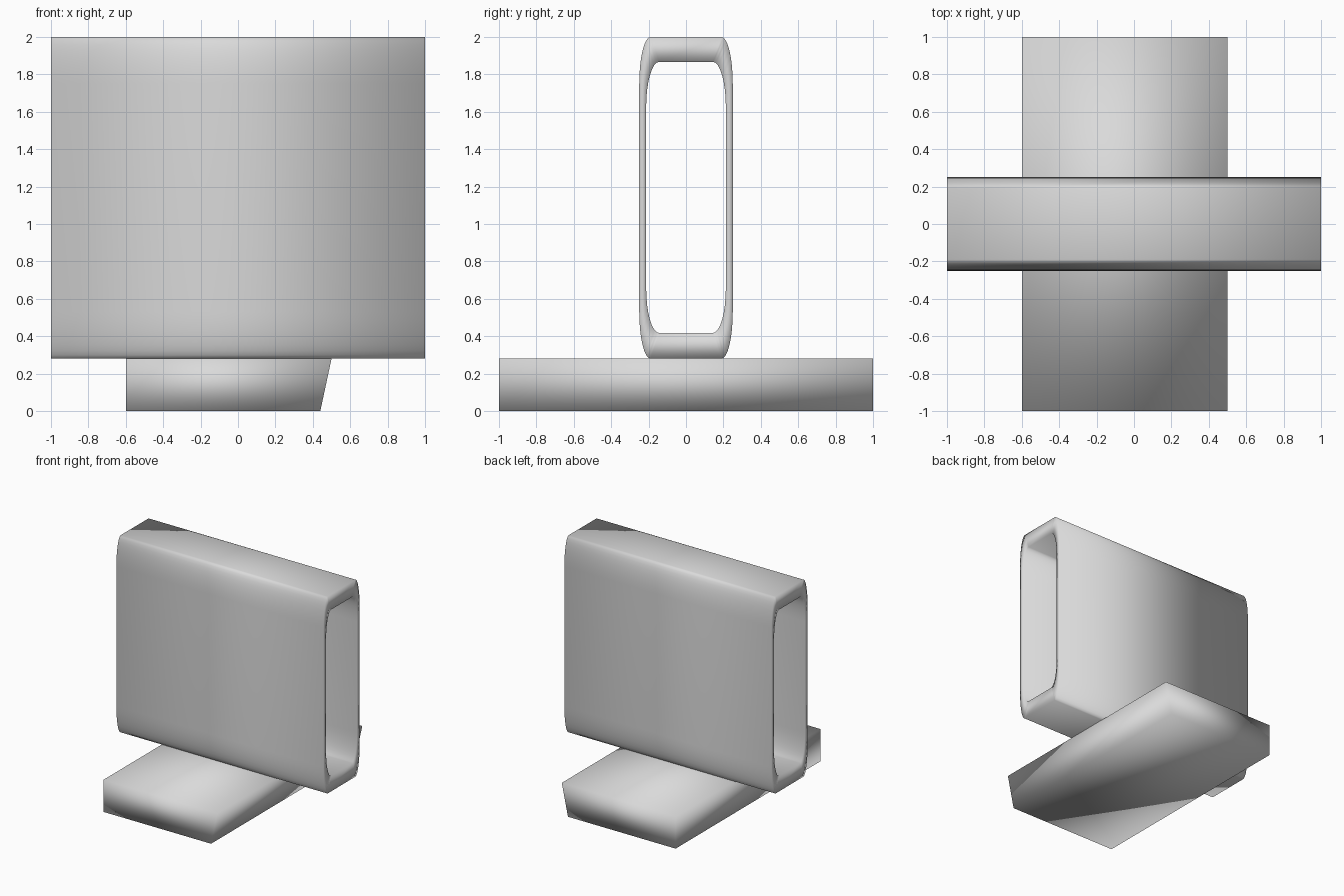
import bpy, bmesh, math

if "Cube" in bpy.data.objects:
    bpy.data.objects.remove(bpy.data.objects["Cube"])

grey = bpy.data.materials.new("light_grey")
grey.diffuse_color = (0.7, 0.7, 0.7, 1)
grey.use_nodes = True
grey.node_tree.nodes["Principled BSDF"].inputs["Base Color"].default_value = grey.diffuse_color


def finish(name, bm):
    bmesh.ops.recalc_face_normals(bm, faces=bm.faces)
    mesh = bpy.data.meshes.new(name)
    bm.to_mesh(mesh)
    bm.free()
    mesh.materials.append(grey)
    for p in mesh.polygons:
        p.use_smooth = True
    ob = bpy.data.objects.new(name, mesh)
    bpy.context.collection.objects.link(ob)
    return ob


def rounded_loop(hy, z0, z1, ry, rz, n=8):
    """Rectangle in the YZ plane with elliptical corners."""
    pts = []
    corners = [(hy - ry, z1 - rz, 0), (-hy + ry, z1 - rz, 90),
               (-hy + ry, z0 + rz, 180), (hy - ry, z0 + rz, 270)]
    for cy, cz, start in corners:
        for i in range(n + 1):
            a = math.radians(start + 90 * i / n)
            pts.append((cy + ry * math.cos(a), cz + rz * math.sin(a)))
    return pts


# Hollow sleeve: outer and inner loops at both open ends
bm = bmesh.new()
outer = rounded_loop(0.25, 0.28, 2.0, 0.06, 0.25)
inner = rounded_loop(0.213, 0.417, 1.867, 0.07, 0.24)
rings = [[bm.verts.new((x, y, z)) for y, z in prof]
         for x, prof in ((-1, outer), (1, outer), (1, inner), (-1, inner))]
count = len(outer)
for k in range(4):
    a, b = rings[k], rings[(k + 1) % 4]
    for i in range(count):
        j = (i + 1) % count
        bm.faces.new((a[i], a[j], b[j], b[i]))
finish("sleeve", bm)

# Foot block: one long side leans inwards towards the ground
bm = bmesh.new()
profile = [(-0.6, 0), (0.44, 0), (0.5, 0.28), (-0.6, 0.28)]
front = [bm.verts.new((x, -1, z)) for x, z in profile]
back = [bm.verts.new((x, 1, z)) for x, z in profile]
bm.faces.new(front)
bm.faces.new(back[::-1])
for i in range(4):
    j = (i + 1) % 4
    bm.faces.new((front[i], front[j], back[j], back[i]))
finish("foot", bm)
